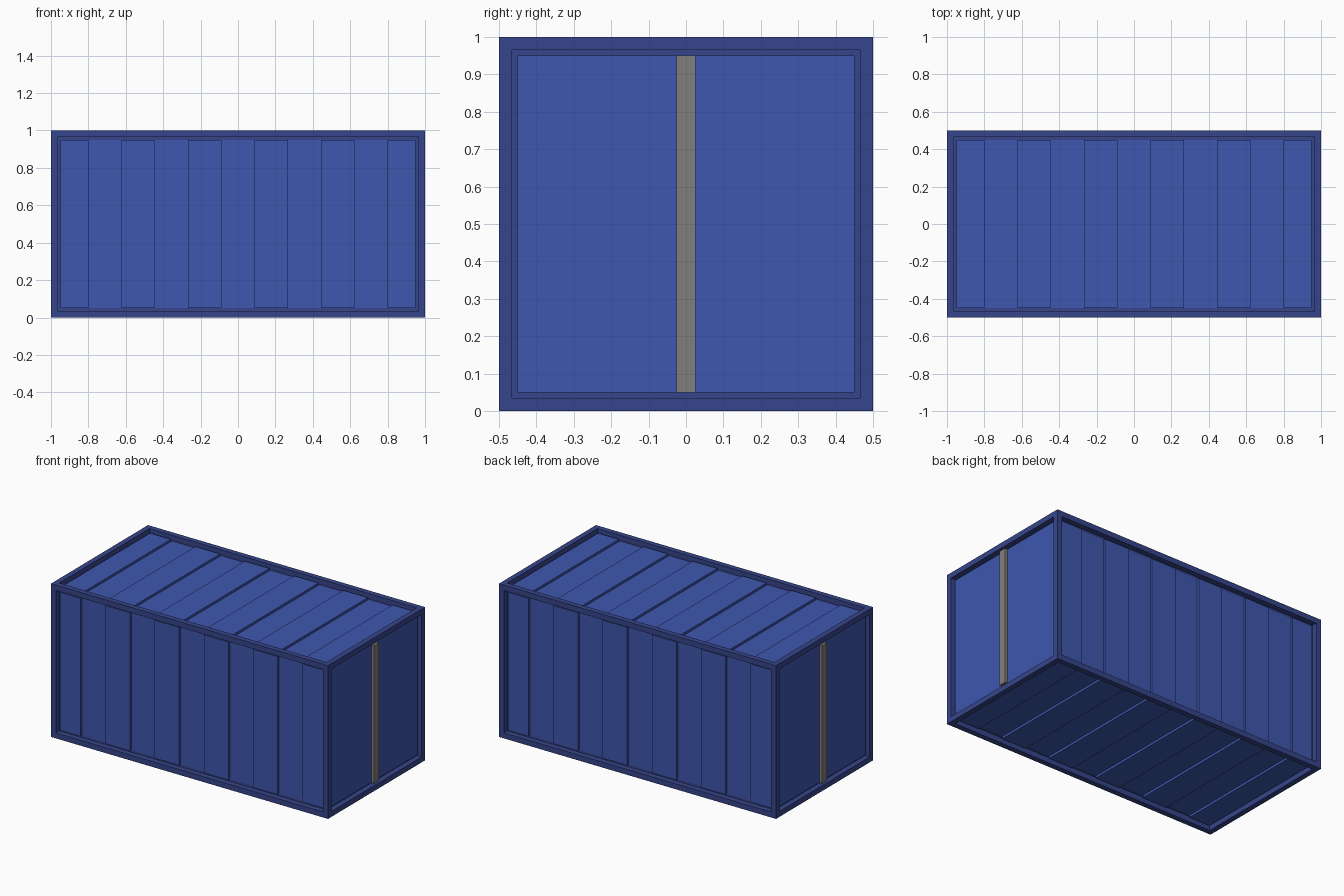
import bpy, bmesh
from math import pi
from mathutils import Matrix, Vector

if "Cube" in bpy.data.objects:
    bpy.data.objects.remove(bpy.data.objects["Cube"])

FRAME = 0.05      # width of the edge beams
RECESS = 0.02     # panel surface below the frame surface
GROOVE = 0.015    # extra depth of the corrugation grooves


def material(name, rgb):
    m = bpy.data.materials.new(name)
    m.diffuse_color = (*rgb, 1)
    m.use_nodes = True
    m.node_tree.nodes["Principled BSDF"].inputs["Base Color"].default_value = m.diffuse_color
    return m


frame_blue = material("dark_blue", (0.037, 0.06, 0.258))
panel_blue = material("blue", (0.047, 0.095, 0.423))
bar_gray = material("gray", (0.22, 0.213, 0.2))


def finish(name, bm, mat):
    bmesh.ops.recalc_face_normals(bm, faces=bm.faces)
    me = bpy.data.meshes.new(name)
    bm.to_mesh(me)
    bm.free()
    me.materials.append(mat)
    ob = bpy.data.objects.new(name, me)
    bpy.context.collection.objects.link(ob)
    return ob


def box(name, size, loc, mat):
    bm = bmesh.new()
    bmesh.ops.create_cube(bm, size=1, matrix=Matrix.Translation(loc) @ Matrix.Diagonal((*size, 1)))
    return finish(name, bm, mat)


# Frame: a block whose six faces are inset and opened inward
bm = bmesh.new()
bmesh.ops.create_cube(bm, size=1, matrix=Matrix.Translation((0, 0, 0.5)) @ Matrix.Diagonal((2, 1, 1, 1)))
sides = list(bm.faces)
bmesh.ops.inset_individual(bm, faces=sides, thickness=FRAME)
for f in sides:
    n = f.normal.copy()
    cap = bmesh.ops.extrude_discrete_faces(bm, faces=[f])["faces"][0]
    bmesh.ops.translate(bm, verts=cap.verts, vec=-n * FRAME)
    bmesh.ops.delete(bm, geom=[cap], context='FACES_ONLY')
bmesh.ops.remove_doubles(bm, verts=bm.verts, dist=1e-5)
finish("frame", bm, frame_blue)

# Corrugated long panels: one stepped profile, turned around the x axis
xs = [-0.95] + [-0.8 + i * 1.6 / 9 for i in range(10)] + [0.95]
profile = []
for i in range(11):
    d = 0.5 - RECESS - (GROOVE if i % 2 else 0)
    profile += [(xs[i], d), (xs[i + 1], d)]
profile += [(0.95, 0.45), (-0.95, 0.45)]
for i, name in enumerate(["roof_panel", "front_panel", "floor_panel", "back_panel"]):
    bm = bmesh.new()
    face = bm.faces.new([bm.verts.new((x, -0.45, z)) for x, z in profile])
    ext = bmesh.ops.extrude_face_region(bm, geom=[face])["geom"]
    bmesh.ops.translate(bm, vec=Vector((0, 0.9, 0)),
                        verts=[v for v in ext if isinstance(v, bmesh.types.BMVert)])
    bmesh.ops.transform(bm, verts=bm.verts,
                        matrix=Matrix.Translation((0, 0, 0.5)) @ Matrix.Rotation(i * pi / 2, 4, 'X'))
    finish(name, bm, panel_blue)

# Flat end panels with a central upright bar
for s, side in ((1, "right"), (-1, "left")):
    box(side + "_end_panel", (0.03, 0.9, 0.9), (s * 0.965, 0, 0.5), panel_blue)
    box(side + "_end_bar", (0.03, 0.05, 0.9), (s * 0.985, 0, 0.5), bar_gray)
